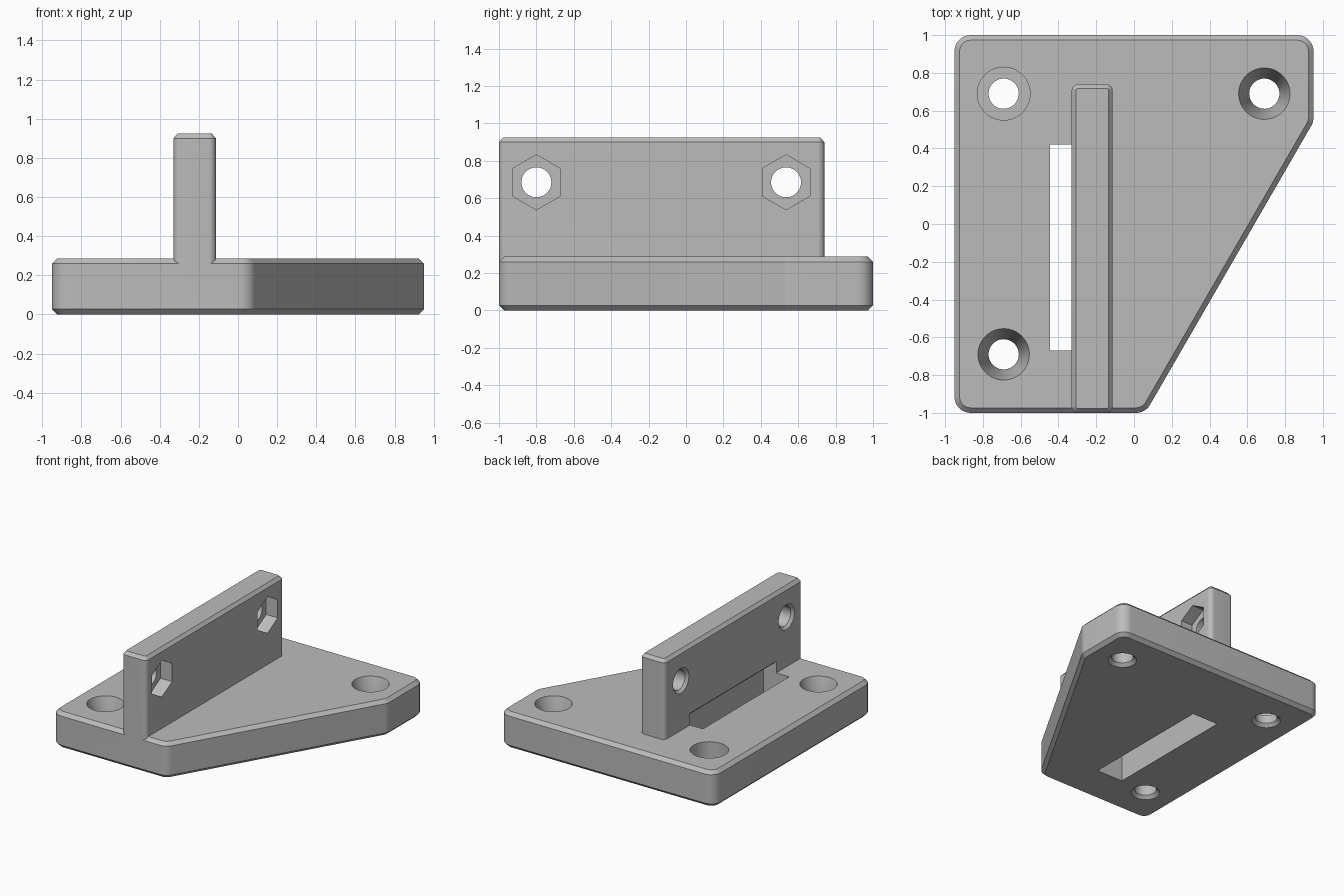
import bpy, bmesh
from math import radians, sin, cos, pi
from mathutils import Vector

cube = bpy.data.objects.get("Cube")
if cube:
    bpy.data.objects.remove(cube, do_unlink=True)

grey = bpy.data.materials.new("matte_grey")
grey.use_nodes = True
GREY = (0.5, 0.5, 0.5, 1)
grey.diffuse_color = GREY
grey.node_tree.nodes["Principled BSDF"].inputs["Base Color"].default_value = GREY


def loft(name, rings):
    """Closed solid skinned through matching rings of points."""
    bm = bmesh.new()
    loops = [[bm.verts.new(p) for p in ring] for ring in rings]
    for a, b in zip(loops, loops[1:]):
        for i in range(len(a)):
            j = (i + 1) % len(a)
            bm.faces.new((a[i], a[j], b[j], b[i]))
    bm.faces.new(loops[0][::-1])
    bm.faces.new(loops[-1])
    bmesh.ops.recalc_face_normals(bm, faces=bm.faces)
    mesh = bpy.data.meshes.new(name)
    bm.to_mesh(mesh)
    bm.free()
    mesh.materials.append(grey)
    obj = bpy.data.objects.new(name, mesh)
    bpy.context.collection.objects.link(obj)
    return obj


def rounded_ring(corners, radius, inset, z, steps=10):
    """Counter-clockwise outline with round corners, shrunk by inset."""
    pts = [Vector(c) for c in corners]
    ring = []
    for i, p in enumerate(pts):
        d_in = (p - pts[i - 1]).normalized()
        d_out = (pts[(i + 1) % len(pts)] - p).normalized()
        n_in, n_out = Vector((d_in.y, -d_in.x)), Vector((d_out.y, -d_out.x))
        centre = p - (n_in + n_out) * radius / (1 + n_in.dot(n_out))
        for k in range(steps + 1):
            n = n_in.slerp(n_out, k / steps)
            q = centre + n * (radius - inset)
            ring.append((q.x, q.y, z))
    return ring


def plate(name, corners, radius, levels):
    return loft(name, [rounded_ring(corners, radius, d, z) for z, d in levels])


def lathe(name, profile, location, sides=48, along_x=False):
    """Turned cutter from (height, radius) pairs."""
    obj = loft(name, [[(r * cos(2 * pi * k / sides), r * sin(2 * pi * k / sides), h)
                       for k in range(sides)] for h, r in profile])
    obj.location = location
    if along_x:
        obj.rotation_euler = (0, radians(90), 0)
    return obj


def combine(target, tool, operation):
    mod = target.modifiers.new(operation.title(), "BOOLEAN")
    mod.operation, mod.solver, mod.object = operation, "EXACT", tool
    bpy.context.view_layer.update()
    bpy.context.view_layer.objects.active = target
    bpy.ops.object.modifier_apply(modifier=mod.name)
    bpy.data.objects.remove(tool, do_unlink=True)


# Base plate with one slanted side and chamfered rims
C = 0.027
TOP = 0.287
bracket = plate("mounting_bracket",
                [(-0.95, -1), (0.06, -1), (0.95, 0.54), (0.95, 1), (-0.95, 1)], 0.085,
                [(0, C), (C, 0), (TOP - C, 0), (TOP, C)])

# Upright wall
wall = plate("upright_wall",
             [(-0.33, -1), (-0.113, -1), (-0.113, 0.74), (-0.33, 0.74)], 0.035,
             [(0.1, 0), (0.9, 0), (0.925, 0.022)])
combine(bracket, wall, "UNION")

# Slot through the base, reaching into the foot of the wall
slot_profile = [(-0.445, -0.1), (-0.215, -0.1), (-0.215, 0.36),
                (-0.31, 0.36), (-0.335, 0.385), (-0.445, 0.385)]
slot = loft("slot_cutter", [[(x, y, z) for x, z in slot_profile] for y in (-0.67, 0.42)])
combine(bracket, slot, "DIFFERENCE")

# Base screw holes: two tapered seats and one flat counterbore
foot = [(-0.02, 0.125), (0.025, 0.08), (0.09, 0.08)]
taper = foot + [(TOP, 0.136), (0.32, 0.145)]
counterbore = foot + [(0.09, 0.14), (0.32, 0.14)]
for x, y, profile in [(-0.69, -0.69, taper), (0.69, 0.69, taper), (-0.69, 0.69, counterbore)]:
    combine(bracket, lathe("screw_cutter", profile, (x, y, 0)), "DIFFERENCE")

# Wall bolt holes with hexagonal nut pockets
for y in (-0.8, 0.535):
    bolt = lathe("bolt_cutter", [(-0.35, 0.12), (-0.31, 0.08), (-0.05, 0.08)],
                 (0, y, 0.685), along_x=True)
    combine(bracket, bolt, "DIFFERENCE")
    nut = lathe("nut_cutter", [(-0.215, 0.147), (-0.05, 0.147)],
                (0, y, 0.685), sides=6, along_x=True)
    combine(bracket, nut, "DIFFERENCE")

bpy.ops.object.select_all(action="DESELECT")
bracket.select_set(True)
bpy.context.view_layer.objects.active = bracket
bpy.ops.object.shade_smooth_by_angle(angle=radians(30))
